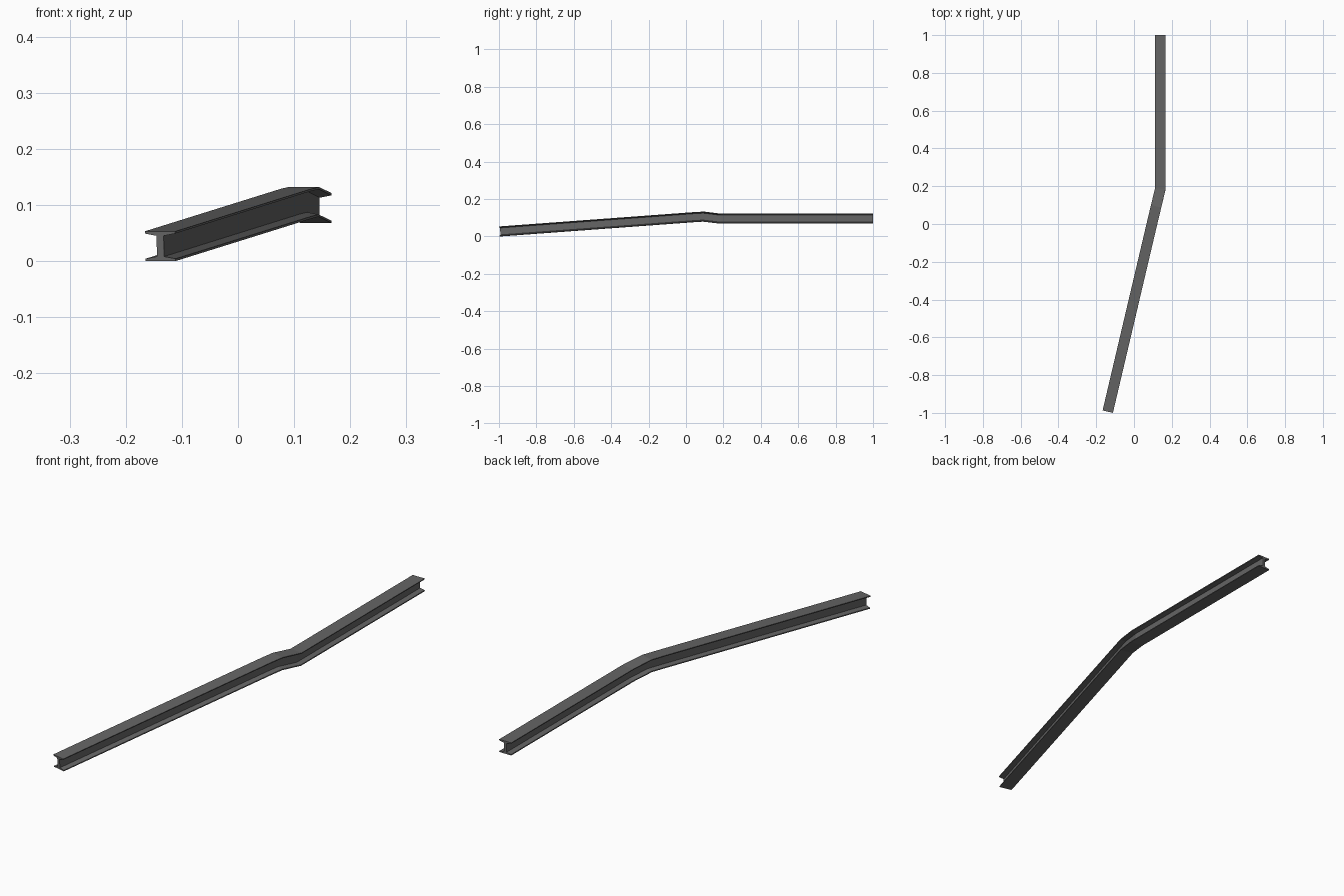
import bpy, bmesh
from mathutils import Vector

if "Cube" in bpy.data.objects:
    bpy.data.objects.remove(bpy.data.objects["Cube"])

# Centre line: rising run, crest, then level run
path = [Vector(p) for p in [(-0.1385, -0.9916, 0.0265), (0.103, 0.035, 0.102),
                            (0.117, 0.093, 0.1055), (0.139, 0.185, 0.0945),
                            (0.139, 1.0, 0.0945)]]

# Quarter of the I section, mirrored into the full outline (slightly tapered flanges)
quarter = [(0.0065, 0.0185), (0.0275, 0.0225), (0.028, 0.0265)]
outline = (quarter
           + [(-x, z) for x, z in reversed(quarter)]
           + [(-x, -z) for x, z in quarter]
           + [(x, -z) for x, z in reversed(quarter)])

bm = bmesh.new()
rings = []
for i, p in enumerate(path):
    a = (p - path[i - 1]).normalized() if i > 0 else None
    b = (path[i + 1] - p).normalized() if i < len(path) - 1 else None
    t = ((a or b) + (b or a)).normalized()
    right = t.cross(Vector((0, 0, 1))).normalized()
    up = right.cross(t)
    rings.append([bm.verts.new(p + right * x + up * z) for x, z in outline])

# Skin between the sections
n = len(outline)
for r, s in zip(rings, rings[1:]):
    for j in range(n):
        k = (j + 1) % n
        bm.faces.new((r[j], r[k], s[k], s[j]))

# End caps
bm.faces.new(rings[0])
bm.faces.new(list(reversed(rings[-1])))
bmesh.ops.recalc_face_normals(bm, faces=bm.faces)

mesh = bpy.data.meshes.new("bent_beam")
bm.to_mesh(mesh)
bm.free()
beam = bpy.data.objects.new("bent_beam", mesh)
bpy.context.collection.objects.link(beam)

# Dark steel
steel = bpy.data.materials.new("dark_steel")
steel.diffuse_color = (0.13, 0.13, 0.13, 1)
steel.use_nodes = True
steel.node_tree.nodes["Principled BSDF"].inputs["Base Color"].default_value = steel.diffuse_color
mesh.materials.append(steel)
